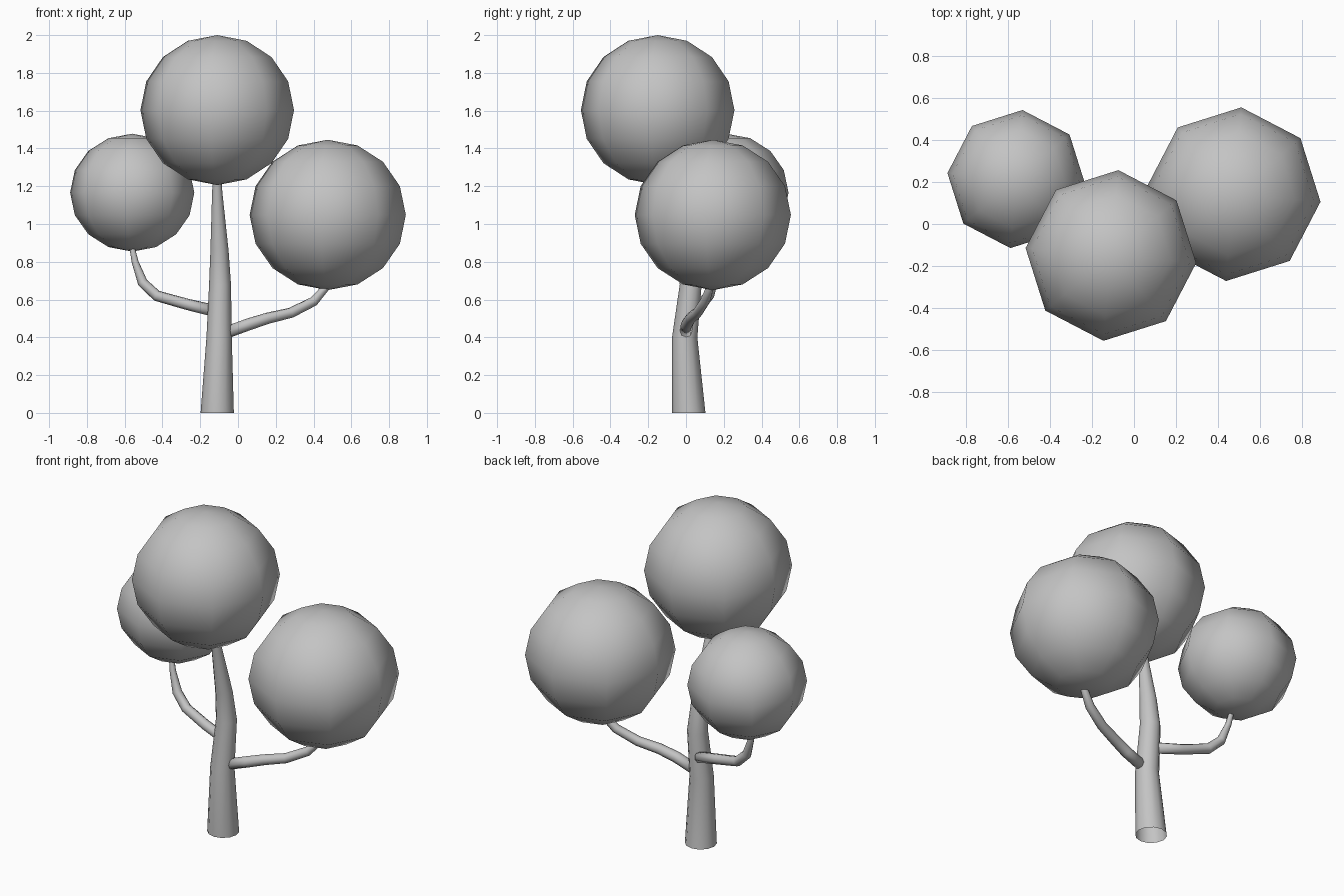
import bpy, bmesh, math
from mathutils import Vector

if "Cube" in bpy.data.objects:
    bpy.data.objects.remove(bpy.data.objects["Cube"])

# One plain grey for the whole tree
GREY = (0.55, 0.55, 0.55, 1.0)
grey = bpy.data.materials.new("plain_grey")
grey.use_nodes = True
grey.diffuse_color = GREY
grey.node_tree.nodes["Principled BSDF"].inputs["Base Color"].default_value = GREY
UP = Vector((0, 0, 1))


def finish(name, bm):
    """Turn a bmesh into a smooth, coloured object."""
    bmesh.ops.recalc_face_normals(bm, faces=bm.faces)
    for f in bm.faces:
        f.smooth = True
    mesh = bpy.data.meshes.new(name)
    bm.to_mesh(mesh)
    bm.free()
    mesh.materials.append(grey)
    obj = bpy.data.objects.new(name, mesh)
    bpy.context.collection.objects.link(obj)
    return obj


def limb(name, path, sides, upright=False, cap=True):
    """Tapered tube along a path of (x, y, z, radius)."""
    bm = bmesh.new()
    points = [Vector(p[:3]) for p in path]
    rings = []
    for i, (x, y, z, r) in enumerate(path):
        tangent = points[min(i + 1, len(path) - 1)] - points[max(i - 1, 0)]
        turn = UP.rotation_difference(UP if upright else tangent)
        ring = []
        for k in range(sides):
            a = math.tau * k / sides
            ring.append(bm.verts.new(points[i] + turn @ Vector((r * math.cos(a), r * math.sin(a), 0))))
        rings.append(ring)
    for low, high in zip(rings, rings[1:]):
        for k in range(sides):
            n = (k + 1) % sides
            bm.faces.new((low[k], low[n], high[n], high[k]))
    if cap:
        bm.faces.new(rings[0][::-1])
    return finish(name, bm)


def crown(name, centre, radius, height):
    """Eight-sided ball of leaves, slightly flattened and turned."""
    bm = bmesh.new()
    bmesh.ops.create_uvsphere(bm, u_segments=8, v_segments=8, radius=1)
    obj = finish(name, bm)
    obj.location = centre
    obj.scale = (radius, radius, height)
    obj.rotation_euler.z = math.radians(-5)
    return obj


# Trunk, open at the foot
limb("trunk", [(-0.11, 0.015, 0, 0.088), (-0.1, -0.007, 0.4, 0.067),
               (-0.095, 0.025, 0.68, 0.058), (-0.098, 0.005, 0.86, 0.048),
               (-0.11, -0.055, 1.17, 0.027), (-0.11, -0.075, 1.26, 0.022)],
     12, upright=True, cap=False)

# Side branches
limb("left_branch", [(-0.05, 0, 0.43, 0.032), (0.06, 0.005, 0.47, 0.032),
                     (0.16, 0.025, 0.502, 0.03), (0.28, 0.06, 0.53, 0.028),
                     (0.4, 0.1, 0.59, 0.026), (0.47, 0.13, 0.67, 0.02),
                     (0.49, 0.14, 0.72, 0.015)], 8)
limb("right_branch", [(-0.125, 0.055, 0.54, 0.032), (-0.27, 0.08, 0.575, 0.03),
                      (-0.43, 0.12, 0.62, 0.029), (-0.505, 0.14, 0.69, 0.027),
                      (-0.545, 0.155, 0.8, 0.018), (-0.57, 0.17, 0.92, 0.012)], 8)

# Leaf crowns
crown("top_crown", (-0.11, -0.15, 1.603), 0.408, 0.397)
crown("left_crown", (0.475, 0.142, 1.048), 0.415, 0.398)
crown("right_crown", (-0.56, 0.214, 1.166), 0.33, 0.312)
